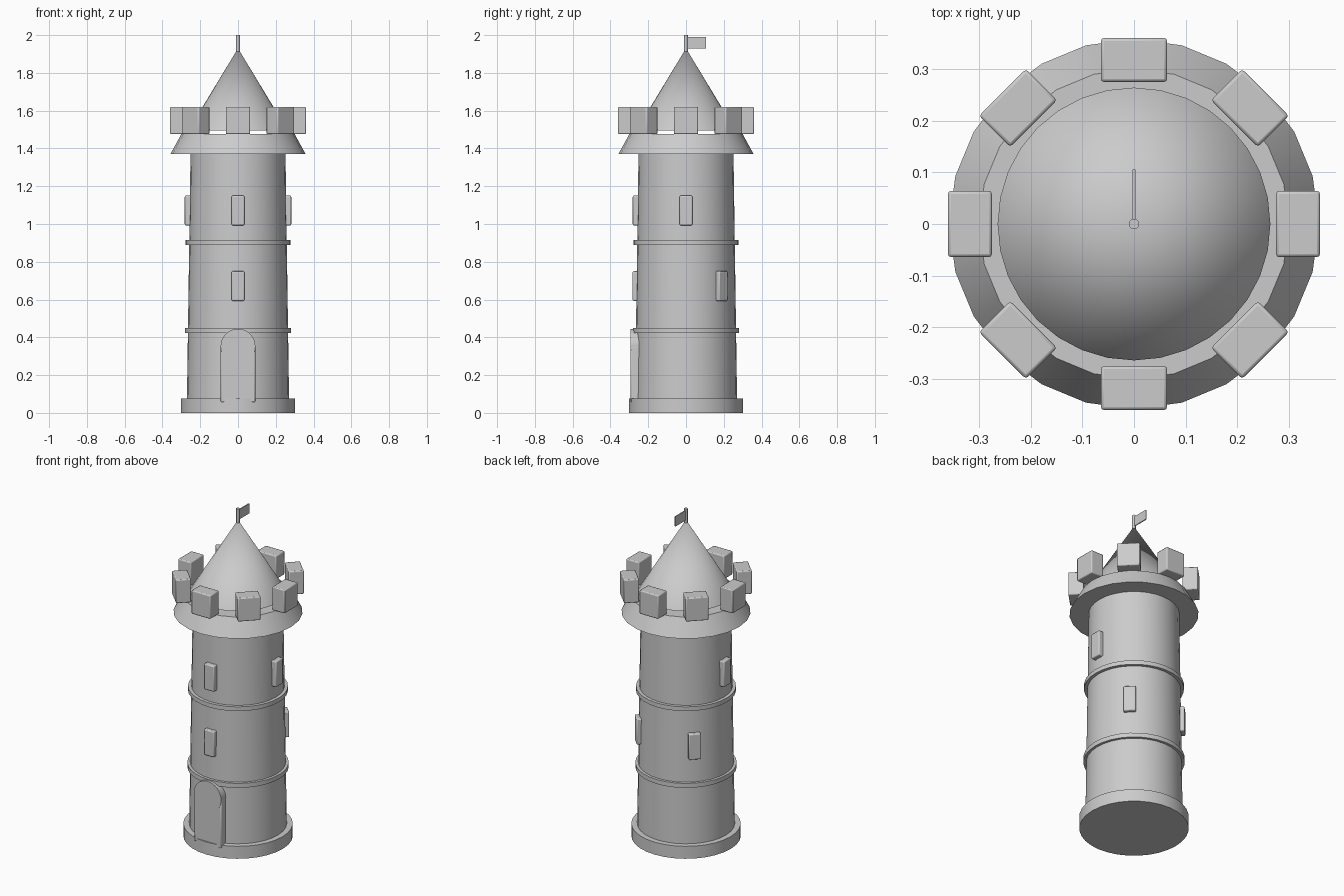
import bpy
from math import radians, cos, sin, pi

if "Cube" in bpy.data.objects:
    bpy.data.objects.remove(bpy.data.objects["Cube"])


def finish(ob, name, bevel=0):
    ob.name = name
    if bevel:
        m = ob.modifiers.new("bevel", 'BEVEL')
        m.width = bevel
        m.segments = 2
    bpy.ops.object.shade_smooth_by_angle(angle=radians(35))
    return ob


def cone(name, r1, r2, z1, z2, sides=32):
    bpy.ops.mesh.primitive_cone_add(vertices=sides, radius1=r1, radius2=r2,
                                    depth=z2 - z1, location=(0, 0, (z1 + z2) / 2))
    return finish(bpy.context.object, name)


def box(name, size, loc, angle=0, bevel=0):
    bpy.ops.mesh.primitive_cube_add(size=1, location=loc)
    ob = bpy.context.object
    ob.scale = size
    bpy.ops.object.transform_apply(location=False, rotation=False, scale=True)
    ob.rotation_euler.z = angle
    return finish(ob, name, bevel)


def radial_box(name, r_in, r_out, width, z1, z2, degrees, bevel):
    a = radians(degrees)
    r = (r_in + r_out) / 2
    return box(name, (r_out - r_in, width, z2 - z1),
               (r * cos(a), r * sin(a), (z1 + z2) / 2), a, bevel)


# Tower body
cone("base", 0.303, 0.303, 0, 0.076)
cone("shaft", 0.271, 0.251, 0.03, 1.40)
cone("lower_band", 0.281, 0.281, 0.423, 0.45)
cone("upper_band", 0.277, 0.277, 0.89, 0.916)
cone("parapet", 0.358, 0.30, 1.37, 1.476, 24)

# Battlements
for i in range(8):
    radial_box(f"merlon_{i}", 0.275, 0.36, 0.128, 1.476, 1.62, i * 45, 0.006)

# Roof, pole and flag
cone("roof", 0.264, 0, 1.494, 1.93)
cone("flagpole", 0.01, 0.01, 1.88, 2.0, 12)
box("flag", (0.006, 0.10, 0.06), (0, 0.055, 1.96))

# Windows
for a in (-90, 45, 135):
    radial_box(f"lower_window_{a}", 0.235, 0.283, 0.068, 0.593, 0.75, a, 0.006)
for a in (-90, 0, 180):
    radial_box(f"upper_window_{a}", 0.235, 0.282, 0.068, 0.993, 1.15, a, 0.006)

# Arched door
box("door", (0.184, 0.05, 0.30), (0, -0.269, 0.205), 0, 0.008)
bpy.ops.mesh.primitive_cylinder_add(vertices=32, radius=0.092, depth=0.05,
                                    location=(0, -0.2695, 0.353), rotation=(pi / 2, 0, 0))
finish(bpy.context.object, "door_arch")
